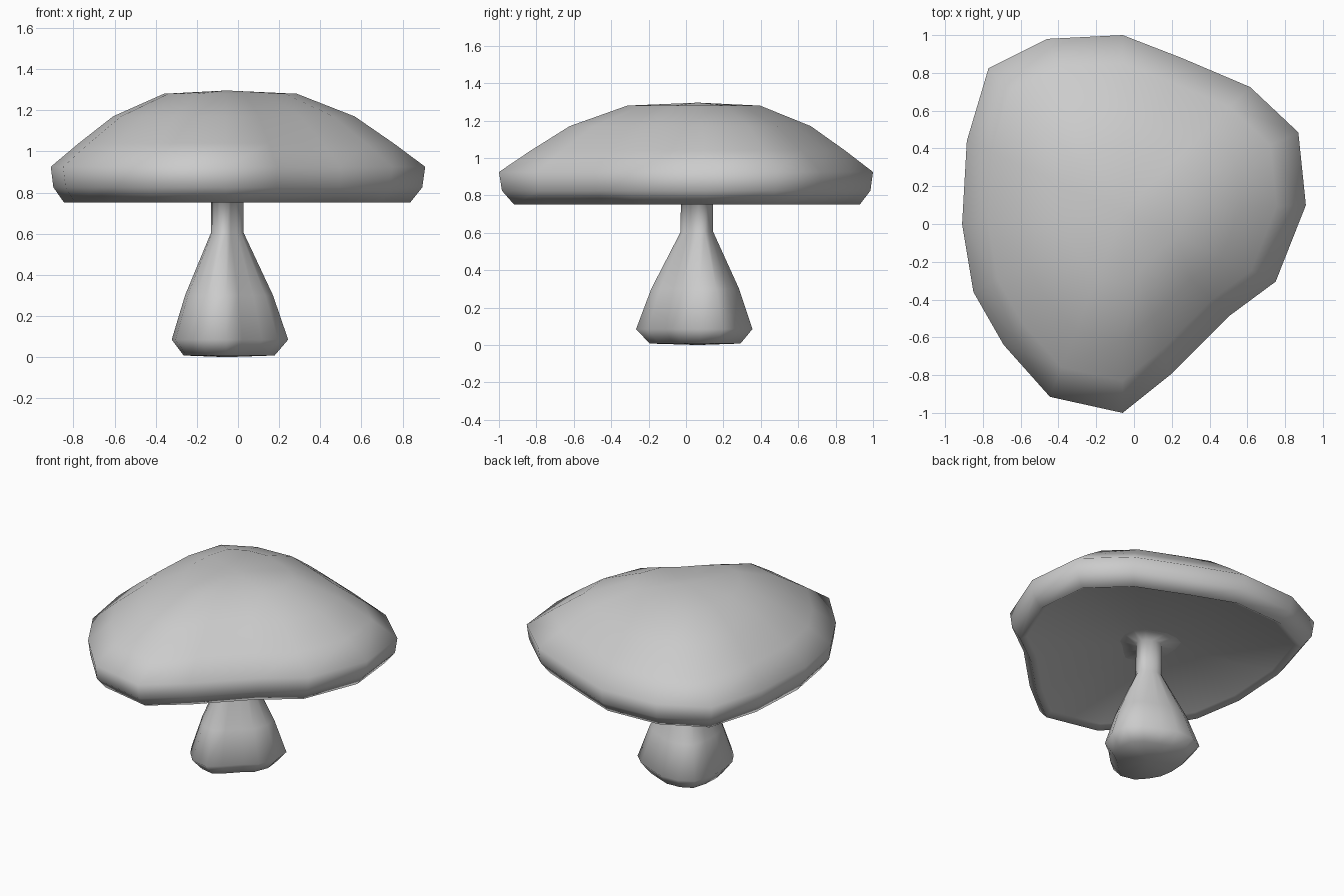
import bpy, bmesh

if "Cube" in bpy.data.objects:
    bpy.data.objects.remove(bpy.data.objects["Cube"])

# Irregular plan outline shared by cap and stem, scaled about the stem axis
OUTLINE = [(-0.06, 1.0), (-0.46, 0.98), (-0.77, 0.825), (-0.885, 0.44),
           (-0.91, 0.0), (-0.85, -0.36), (-0.69, -0.64), (-0.445, -0.915),
           (-0.06, -1.0), (0.19, -0.80), (0.50, -0.49), (0.75, -0.305),
           (0.91, 0.10), (0.87, 0.485), (0.615, 0.725), (0.25, 0.88)]
CX, CY = -0.057, 0.064


def stacked_rings(name, profile, bottom_z=None, top_z=None):
    """Skin a list of (outline scale, height) rings, with optional end poles."""
    bm = bmesh.new()
    rings = [[bm.verts.new((CX + s * (x - CX), CY + s * (y - CY), z))
              for x, y in OUTLINE] for s, z in profile]
    n = len(OUTLINE)
    for a, b in zip(rings, rings[1:]):
        for i in range(n):
            j = (i + 1) % n
            bm.faces.new((a[i], a[j], b[j], b[i]))
    for ring, z, flip in ((rings[0], bottom_z, True), (rings[-1], top_z, False)):
        if z is not None:
            pole = bm.verts.new((CX, CY, z))
            for i in range(n):
                tri = (ring[i], ring[(i + 1) % n], pole)
                bm.faces.new(tri[::-1] if flip else tri)
    for f in bm.faces:
        f.smooth = True
    mesh = bpy.data.meshes.new(name)
    bm.to_mesh(mesh)
    bm.free()
    obj = bpy.data.objects.new(name, mesh)
    bpy.context.collection.objects.link(obj)
    return obj


# Stem: rounded foot, narrow neck, flaring into the underside of the cap
stacked_rings("stem", [(0.243, 0.008), (0.311, 0.085), (0.235, 0.30),
                       (0.087, 0.605), (0.086, 0.825), (0.20, 0.835)],
              bottom_z=0.0)

# Cap: recessed underside, thin lip, bevelled rim, domed top
stacked_rings("cap", [(0.20, 0.835), (0.88, 0.775), (0.925, 0.752),
                      (0.985, 0.825), (1.0, 0.925), (0.84, 1.04),
                      (0.645, 1.17), (0.355, 1.28)], top_z=1.296)
